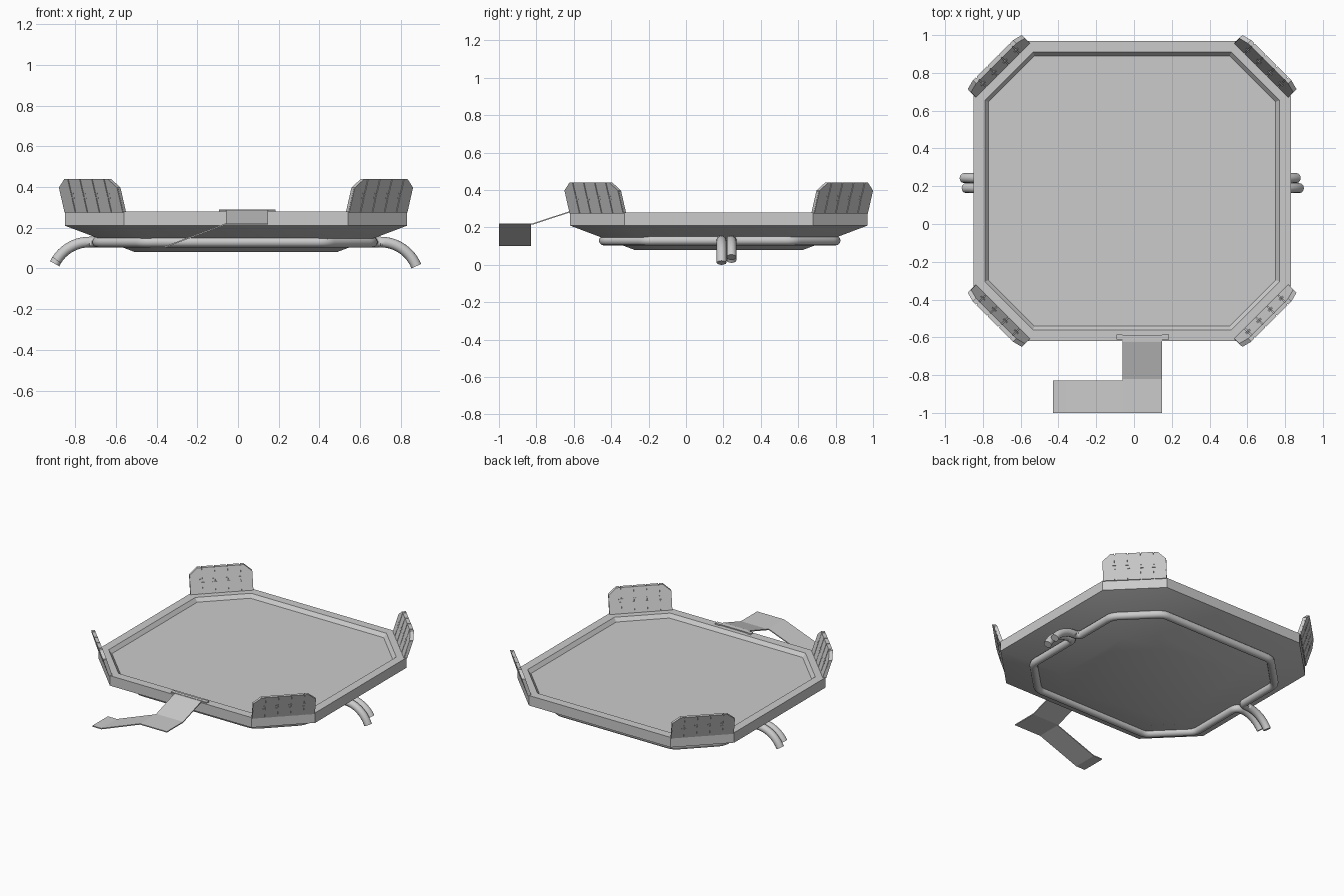
import bpy, bmesh, math
from mathutils import Vector

if "Cube" in bpy.data.objects:
    bpy.data.objects.remove(bpy.data.objects["Cube"])

CX, CY = -0.01, 0.175      # platform centre
HX, HY, CH = 0.84, 0.795, 0.29   # half sizes and corner cut


def finish(name, bm, smooth=None):
    bmesh.ops.recalc_face_normals(bm, faces=bm.faces)
    me = bpy.data.meshes.new(name)
    bm.to_mesh(me)
    bm.free()
    ob = bpy.data.objects.new(name, me)
    bpy.context.collection.objects.link(ob)
    if smooth:
        bpy.ops.object.select_all(action='DESELECT')
        ob.select_set(True)
        bpy.context.view_layer.objects.active = ob
        bpy.ops.object.shade_smooth_by_angle(angle=math.radians(smooth))
    return ob


def octagon(inset, cut, z):
    a, b = HX - inset, HY - inset
    pts = [(a, -b + cut), (a, b - cut), (a - cut, b), (-a + cut, b),
           (-a, b - cut), (-a, -b + cut), (-a + cut, -b), (a - cut, -b)]
    return [(CX + x, CY + y, z) for x, y in pts]


def prism(bm, front, back):
    f = [bm.verts.new(p) for p in front]
    b = [bm.verts.new(p) for p in back]
    bm.faces.new(f)
    bm.faces.new(b[::-1])
    n = len(f)
    for i in range(n):
        bm.faces.new((f[i], b[i], b[(i + 1) % n], f[(i + 1) % n]))


# Tray platform: stacked octagon loops with a recessed floor
bm = bmesh.new()
rings = [[bm.verts.new(p) for p in octagon(*r)] for r in
         [(0.345, 0.15, 0.08), (0, CH, 0.21), (0, CH, 0.28),
          (0.06, 0.255, 0.28), (0.08, 0.243, 0.255)]]
for lo, hi in zip(rings, rings[1:]):
    for i in range(8):
        j = (i + 1) % 8
        bm.faces.new((lo[i], lo[j], hi[j], hi[i]))
bm.faces.new(rings[0])
bm.faces.new(rings[-1])
finish("tray_platform", bm, 25)


# Corner guards: leaning ribbed plates on the four cut corners
def top_edge(u):
    return 0.44 if abs(u) <= 0.15 else 0.44 - (abs(u) - 0.15) / 0.055 * 0.045


def corner_guard(name, sx, sy):
    mid = Vector((CX + sx * (HX - CH / 2), CY + sy * (HY - CH / 2), 0))
    out = Vector((sx, sy, 0)).normalized()
    side = Vector((-sy, sx, 0)).normalized()

    def place(u, v, z):
        p = mid + side * u + out * (v + 0.32 * (z - 0.28))
        return (p.x, p.y, z)

    bm = bmesh.new()

    def slab(profile, v0, v1):
        prism(bm, [place(u, v0, z) for u, z in profile],
              [place(u, v1, z) for u, z in profile])

    # backing plate
    slab([(-0.203, 0.275), (0.203, 0.275), (0.203, 0.393), (0.148, 0.435),
          (-0.148, 0.435), (-0.203, 0.393)], -0.012, 0.003)
    # five ribs
    edges = [-0.205, -0.125, -0.042, 0.042, 0.125, 0.205]
    for a, b in zip(edges, edges[1:]):
        a, b = a + 0.003, b - 0.003
        tops = [(u, top_edge(u)) for u in (b, 0.15, -0.15, a) if a <= u <= b]
        slab([(a, 0.275), (b, 0.275)] + tops, -0.016, 0.008)
    # small cross links over the grooves
    for u in edges[1:-1]:
        for z in (0.345, 0.365):
            slab([(u - 0.014, z), (u + 0.014, z), (u + 0.014, z + 0.006),
                  (u - 0.014, z + 0.006)], -0.018, 0.010)
    finish(name, bm)


for fy, sy in (("front", -1), ("back", 1)):
    for fx, sx in (("left", -1), ("right", 1)):
        corner_guard(f"corner_guard_{fy}_{fx}", sx, sy)


# Support tubes: two half loops whose ends turn outward and down as feet
def rounded(pts, d):
    res = [Vector(pts[0])]
    for a, p, b in zip(pts, pts[1:], pts[2:]):
        a, p, b = Vector(a), Vector(p), Vector(b)
        s, e = p + (a - p).normalized() * d, p + (b - p).normalized() * d
        for k in range(7):
            t = k / 6
            res.append(s * (1 - t) ** 2 + p * 2 * t * (1 - t) + e * t * t)
    return res + [Vector(pts[-1])]


def support_tube(name, leg_y, far_y, right_deg, left_deg):
    z, cx, hx, cut, r = 0.13, -0.015, 0.675, 0.23, 0.19
    near_far = far_y + math.copysign(cut, leg_y - far_y)

    def foot(s, deg):
        arc = [math.radians(deg) * k / 10 for k in range(11)]
        return [Vector((cx + s * (0.715 + r * math.sin(t)), leg_y,
                        z - r * (1 - math.cos(t)))) for t in arc]

    half = [(0.715, leg_y), (hx, leg_y), (hx, near_far), (hx - cut, far_y)]
    loop = [(cx + x, y, z) for x, y in half]
    loop += [(cx - x, y, z) for x, y in half[::-1]]
    path = foot(1, right_deg)[:0:-1] + rounded(loop, 0.039) + foot(-1, left_deg)[1:]
    cu = bpy.data.curves.new(name, 'CURVE')
    cu.dimensions = '3D'
    cu.bevel_depth = 0.026
    cu.bevel_resolution = 4
    cu.use_fill_caps = True
    sp = cu.splines.new('POLY')
    sp.points.add(len(path) - 1)
    for q, p in zip(sp.points, path):
        q.co = (*p, 1)
    sp.use_smooth = True
    ob = bpy.data.objects.new(name, cu)
    bpy.context.collection.objects.link(ob)


support_tube("support_tube_front", 0.19, -0.44, 68, 58)
support_tube("support_tube_back", 0.243, 0.80, 58, 64)

# Step bracket: thin folded strip, sloping stem then a side arm
T = 0.007


def strip(name, profile, lo, hi, axis):
    under = [(a, z - T) for a, z in profile[::-1]]
    loop = profile + under
    bm = bmesh.new()
    if axis == 'x':
        prism(bm, [(lo, a, z) for a, z in loop], [(hi, a, z) for a, z in loop])
    else:
        prism(bm, [(a, lo, z) for a, z in loop], [(a, hi, z) for a, z in loop])
    finish(name, bm)


strip("step_stem", [(-0.59, 0.288), (-0.625, 0.286), (-0.82, 0.222), (-0.83, 0.222)],
      -0.06, 0.148, 'x')
strip("step_arm", [(0.148, 0.222), (-0.06, 0.222), (-0.36, 0.109), (-0.43, 0.109)],
      -1.0, -0.828, 'y')
# Clip that hooks the bracket on the rim
strip("step_clip", [(-0.588, 0.289), (-0.612, 0.289)], -0.093, 0.185, 'x')
for side, x0, x1 in (("left", -0.093, -0.06), ("right", 0.148, 0.185)):
    bm = bmesh.new()
    ends = [[(x, y, z) for y, z in ((-0.585, 0.289), (-0.593, 0.289),
                                    (-0.593, 0.268), (-0.585, 0.268))] for x in (x0, x1)]
    prism(bm, *ends)
    finish(f"step_clip_tab_{side}", bm)
